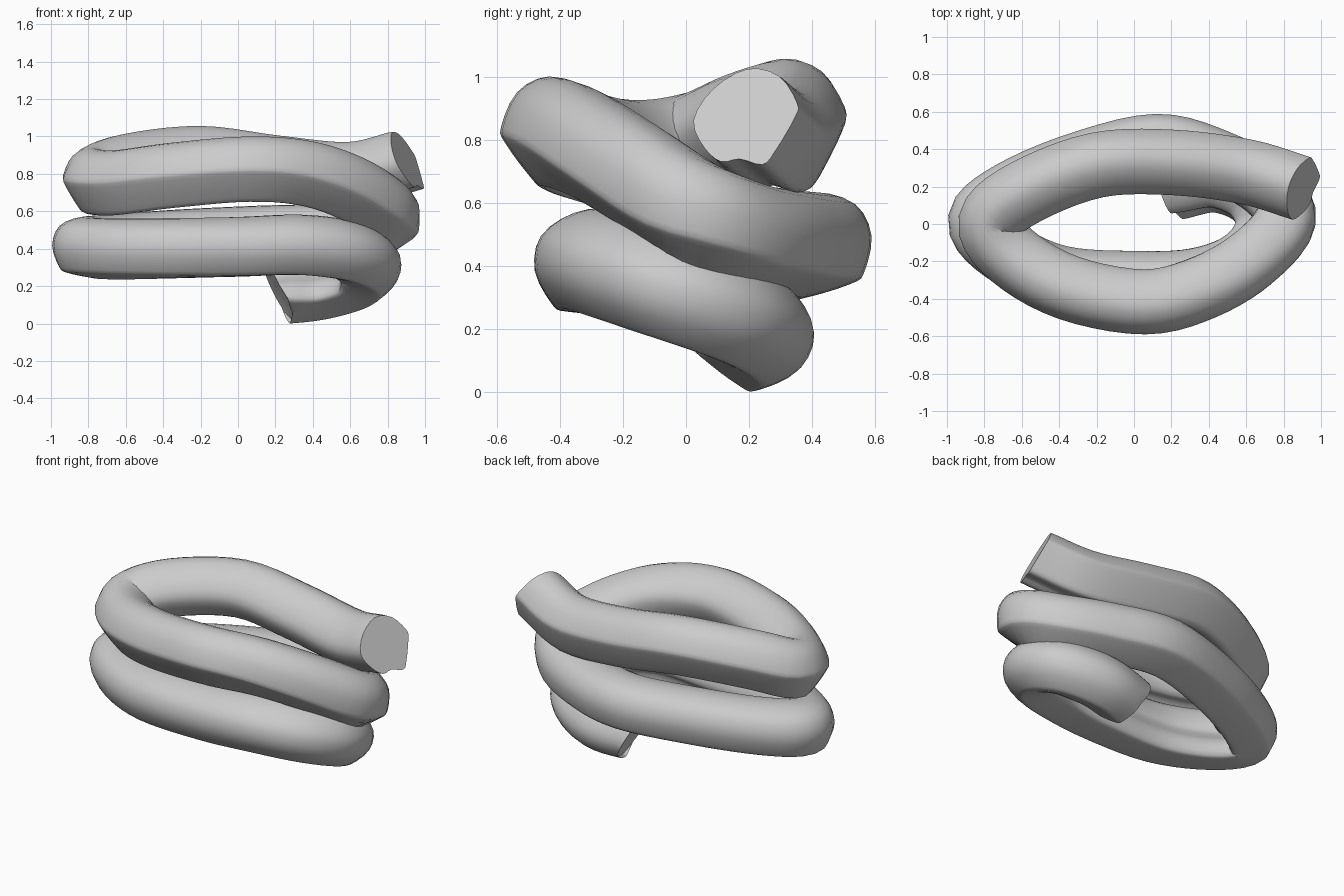
import bpy, bmesh
from math import radians
from mathutils import Vector, Matrix

if "Cube" in bpy.data.objects:
    bpy.data.objects.remove(bpy.data.objects["Cube"])

# centre line of the coil, from the lower end to the upper end
PATH = [Vector(p) for p in [
    (.215, .20, .17), (.44, .235, .195), (.64, .145, .255), (.70, -.03, .325), (.58, -.20, .385),
    (.33, -.295, .415), (0, -.31, .405), (-.4, -.28, .40), (-.70, -.14, .40), (-.825, .02, .41),
    (-.65, .17, .425), (-.3, .32, .45), (.12, .42, .47), (.45, .335, .48), (.71, .19, .505),
    (.805, .02, .58), (.64, -.18, .71), (.38, -.335, .805), (.06, -.415, .83), (-.35, -.34, .795),
    (-.65, -.17, .755), (-.765, .01, .775), (-.58, .17, .845), (-.2, .315, .885), (.2, .33, .835),
    (.6, .28, .80), (.90, .19, .87)]]

# cross-section (outward, up): creased outer edge and shallow notch underneath
PROFILE = [Vector(p) for p in [
    (-.175, -.01), (-.125, .10), (-.02, .17), (.09, .145), (.165, .05), (.165, .0),
    (.115, -.12), (.08, -.165), (.0, -.145), (-.06, -.155), (-.125, -.105)]]

# roll of the section along the coil: (fraction of length, degrees)
ROLL = [(0, -105), (.15, -75), (.3, -58), (.5, -48), (.58, -38), (.68, -14), (.8, -10), (1, 0)]


def spline(pts, i, t, closed):
    n = len(pts)

    def at(k):
        if closed:
            return pts[k % n]
        if k < 0:
            return 2 * pts[0] - pts[1]
        if k >= n:
            return 2 * pts[-1] - pts[-2]
        return pts[k]
    a, b, c, d = (at(i + k) for k in (-1, 0, 1, 2))
    return (2*b + (c - a)*t + (2*a - 5*b + 4*c - d)*t*t + (3*b - a - 3*c + d)*t**3) / 2


def sample(pts, steps, closed):
    count = len(pts) if closed else len(pts) - 1
    out = [spline(pts, i, s / steps, closed) for i in range(count) for s in range(steps)]
    return out if closed else out + [pts[-1].copy()]


def roll_at(f):
    for (f0, a0), (f1, a1) in zip(ROLL, ROLL[1:]):
        if f <= f1:
            return radians(a0 + (a1 - a0) * (f - f0) / (f1 - f0))
    return 0


line = sample(PATH, 5, False)
section = sample(PROFILE, 3, True)
last = len(line) - 1

# sweep the section along the centre line
bm = bmesh.new()
rings = []
for i, p in enumerate(line):
    tangent = (line[min(i + 1, last)] - line[max(i - 1, 0)]).normalized()
    if i == 0:
        tangent = Vector((.85, .15, .45)).normalized()
    if i == last:
        tangent = Vector((.85, -.30, .42)).normalized()
    outward = Vector((0, 0, 1)).cross(tangent).normalized()
    up = tangent.cross(outward)
    roll = Matrix.Rotation(roll_at(i / last), 2)
    ring = []
    for q in section:
        r = roll @ q
        ring.append(bm.verts.new(p + outward * r.x + up * r.y))
    rings.append(ring)
for a, b in zip(rings, rings[1:]):
    for k in range(len(a)):
        j = (k + 1) % len(a)
        bm.faces.new((a[k], a[j], b[j], b[k]))

# flat cut ends
bm.faces.new(rings[0])
bm.faces.new(rings[-1])
bmesh.ops.recalc_face_normals(bm, faces=bm.faces)

# stand on the floor
low = min(v.co.z for v in bm.verts)
bmesh.ops.translate(bm, verts=bm.verts, vec=(0, 0, -low))

mesh = bpy.data.meshes.new("coiled_rope")
bm.to_mesh(mesh)
bm.free()
rope = bpy.data.objects.new("coiled_rope", mesh)
bpy.context.collection.objects.link(rope)
bpy.context.view_layer.objects.active = rope
rope.select_set(True)
bpy.ops.object.shade_smooth_by_angle(angle=0.6)
